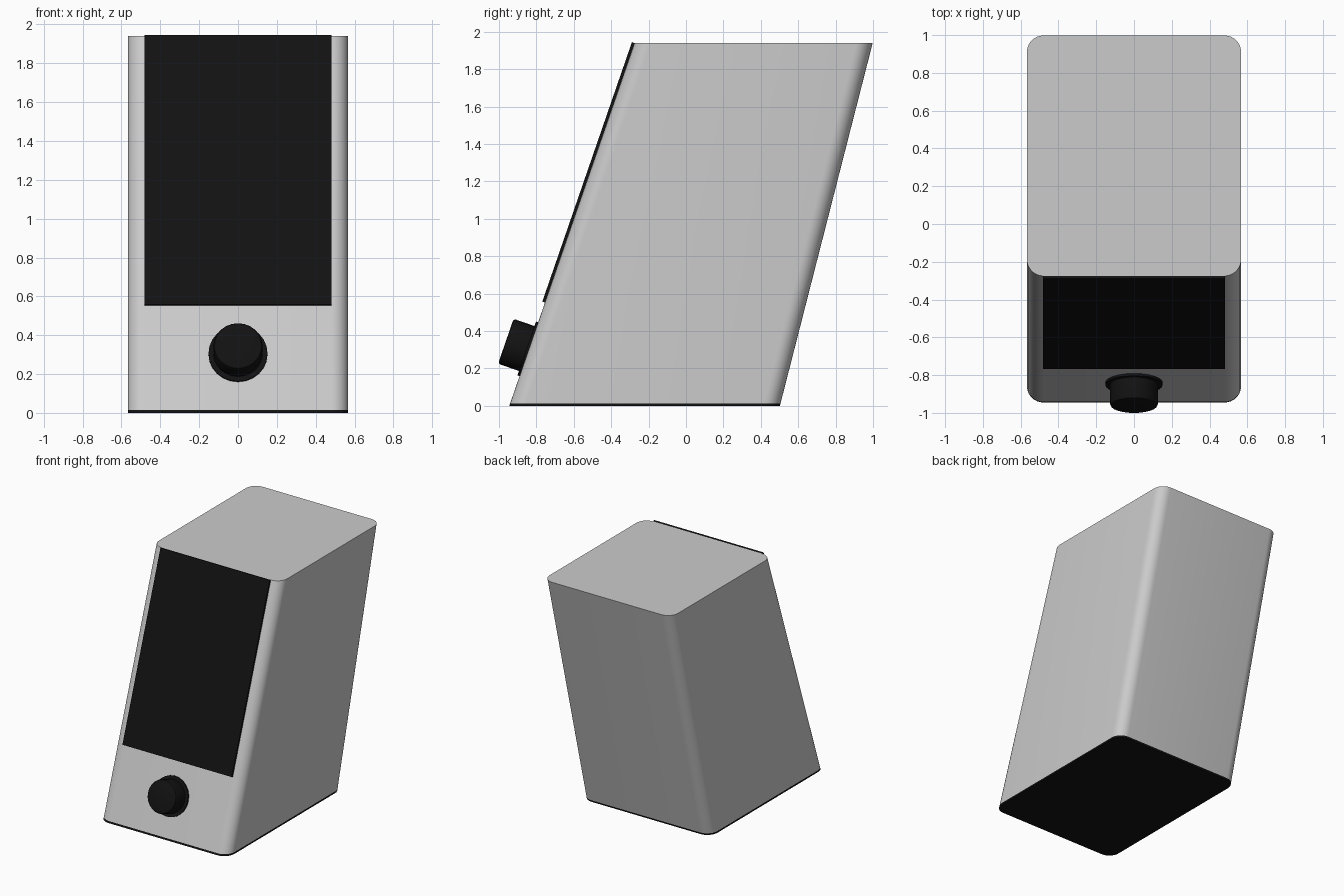
import bpy, bmesh, math
from mathutils import Vector, Matrix

if "Cube" in bpy.data.objects:
    bpy.data.objects.remove(bpy.data.objects["Cube"])

H = 1.94                       # body height
W = 0.567                      # half width
PLATE = 0.014                  # base plate thickness
FRONT = (-0.945, -0.275)       # front y at bottom, top
BACK = (0.502, 0.998)          # back y at bottom, top
TILT = math.atan2(FRONT[1] - FRONT[0], H)
UP = Vector((0, math.sin(TILT), math.cos(TILT)))     # up along the front face
OUT = Vector((0, -math.cos(TILT), math.sin(TILT)))   # out of the front face

black = bpy.data.materials.new("black")
black.diffuse_color = (0.006, 0.006, 0.006, 1)
black.use_nodes = True
black.node_tree.nodes["Principled BSDF"].inputs["Base Color"].default_value = black.diffuse_color


def finish(bm, name, mat=None):
    bmesh.ops.recalc_face_normals(bm, faces=bm.faces)
    me = bpy.data.meshes.new(name)
    bm.to_mesh(me)
    bm.free()
    ob = bpy.data.objects.new(name, me)
    bpy.context.collection.objects.link(ob)
    if mat:
        me.materials.append(mat)
    bpy.ops.object.select_all(action='DESELECT')
    ob.select_set(True)
    bpy.context.view_layer.objects.active = ob
    bpy.ops.object.shade_smooth_by_angle(angle=math.radians(30))
    return ob


def outline(z, r=0.088, seg=8):
    """Rounded rectangle cross-section of the leaning body at height z."""
    t = z / H
    y0 = FRONT[0] + (FRONT[1] - FRONT[0]) * t
    y1 = BACK[0] + (BACK[1] - BACK[0]) * t
    pts = []
    for k, (cx, cy) in enumerate([(W - r, y1 - r), (r - W, y1 - r),
                                  (r - W, y0 + r), (W - r, y0 + r)]):
        for i in range(seg + 1):
            a = math.pi / 2 * (k + i / seg)
            pts.append((cx + r * math.cos(a), cy + r * math.sin(a), z))
    return pts


def loft(name, z0, z1, mat=None):
    bm = bmesh.new()
    lo, hi = [[bm.verts.new(p) for p in outline(z)] for z in (z0, z1)]
    n = len(lo)
    for i in range(n):
        j = (i + 1) % n
        bm.faces.new((lo[i], lo[j], hi[j], hi[i]))
    bm.faces.new(lo)
    bm.faces.new(hi)
    return finish(bm, name, mat)


def front_frame(z):
    """Matrix on the front face at height z: local x right, y up, z outward."""
    y = FRONT[0] + (FRONT[1] - FRONT[0]) * z / H
    m = Matrix((Vector((1, 0, 0)), UP, OUT)).transposed().to_4x4()
    m.translation = (0, y, z)
    return m


# Leaning case and the dark base plate under it
loft("case", PLATE, H)
loft("base_plate", 0, PLATE, black)

# Front grille panel, slightly proud of the sloping face
z0, z1 = 0.552, H
bm = bmesh.new()
bmesh.ops.create_cube(bm, size=1)
bmesh.ops.scale(bm, vec=(0.964, (z1 - z0) / UP.z, 0.015), verts=bm.verts)
bmesh.ops.translate(bm, vec=(0, 0, 0.0075), verts=bm.verts)
bm.transform(front_frame((z0 + z1) / 2))
finish(bm, "front_grille", black)

# Volume knob: thin flange and a cylinder with a softened rim, turned as one profile
profile = [(0, 0), (0.152, 0), (0.152, 0.012), (0.127, 0.012),
           (0.127, 0.118), (0.122, 0.127), (0.114, 0.13), (0, 0.13)]
bm = bmesh.new()
verts = [bm.verts.new((r, 0, h)) for r, h in profile]
edges = [bm.edges.new(p) for p in zip(verts, verts[1:])]
bmesh.ops.spin(bm, geom=verts + edges, cent=(0, 0, 0), axis=(0, 0, 1),
               angle=math.tau, steps=24)
bmesh.ops.remove_doubles(bm, verts=bm.verts, dist=1e-4)
bm.transform(front_frame(0.303))
finish(bm, "volume_knob", black)
